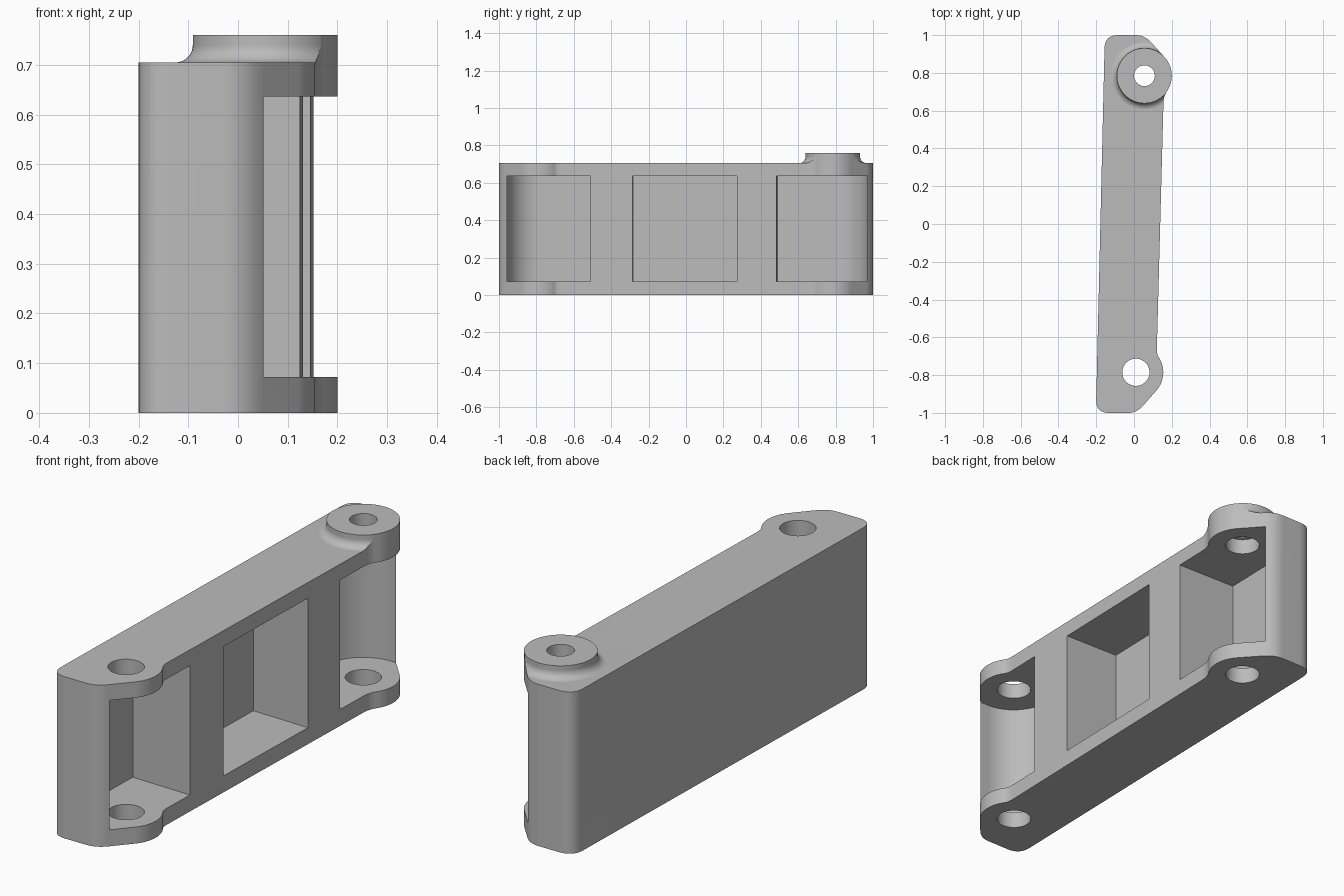
import bpy, bmesh, math
from mathutils import Vector

default = bpy.data.objects.get("Cube")
if default:
    bpy.data.objects.remove(default, do_unlink=True)

grey = bpy.data.materials.new("plain_grey")
grey.use_nodes = True
COLOUR = (0.5, 0.5, 0.5, 1)
grey.diffuse_color = COLOUR
grey.node_tree.nodes["Principled BSDF"].inputs["Base Color"].default_value = COLOUR

FRONT, BACK = Vector((0.01, -0.785)), Vector((0.055, 0.785))   # pin centres
EAR, HOLE, SMALL_HOLE = 0.145, 0.072, 0.055
DECK, TOP = 0.705, 0.76                                        # arm top, boss top
POCKET_LOW, POCKET_HIGH = 0.072, 0.636
ALONG = Vector((0.0238, 1)).normalized()                       # arm is slightly skewed
OUT = Vector((ALONG.y, -ALONG.x))


def arc(c, r, a0, a1, n=24):
    angles = [math.radians(a0 + (a1 - a0) * i / n) for i in range(n + 1)]
    return [(c[0] + r * math.cos(a), c[1] + r * math.sin(a)) for a in angles]


def bend(p, c, q, n=8):
    p, c, q = Vector(p), Vector(c), Vector(q)
    ts = [i / n for i in range(n + 1)]
    return [tuple(p * (1 - t) ** 2 + c * 2 * t * (1 - t) + q * t * t) for t in ts]


def finish(name, bm):
    bmesh.ops.recalc_face_normals(bm, faces=bm.faces)
    mesh = bpy.data.meshes.new(name)
    bm.to_mesh(mesh)
    bm.free()
    mesh.materials.append(grey)
    ob = bpy.data.objects.new(name, mesh)
    bpy.context.collection.objects.link(ob)
    return ob


def prism(name, outline, z0, z1):
    bm = bmesh.new()
    face = bm.faces.new([bm.verts.new((x, y, z0)) for x, y in outline])
    up = bmesh.ops.extrude_face_region(bm, geom=[face])["geom"]
    verts = [v for v in up if isinstance(v, bmesh.types.BMVert)]
    bmesh.ops.translate(bm, verts=verts, vec=(0, 0, z1 - z0))
    return finish(name, bm)


def lathe(name, centre, profile, n=96):
    bm = bmesh.new()
    rings = []
    for i in range(n):
        a = math.tau * i / n
        rings.append([bm.verts.new((centre.x + r * math.cos(a), centre.y + r * math.sin(a), z))
                      for r, z in profile])
    for i in range(n):
        a, b = rings[i], rings[(i + 1) % n]
        for j in range(len(profile)):
            k = (j + 1) % len(profile)
            bm.faces.new((a[j], b[j], b[k], a[k]))
    return finish(name, bm)


def cut(body, cutter):
    cutter.hide_render = True
    mod = body.modifiers.new("cut", 'BOOLEAN')
    mod.operation, mod.solver, mod.object = 'DIFFERENCE', 'EXACT', cutter
    bpy.context.view_layer.objects.active = body
    bpy.ops.object.modifier_apply(modifier=mod.name)
    bpy.data.objects.remove(cutter, do_unlink=True)


# Arm outline with an ear around each pin
outline = (bend((-0.2, -0.93), (-0.202, -1), (-0.135, -1))
           + bend((-0.03, -1), (0.015, -1), (0.05, -0.96))
           + arc(FRONT, EAR, -41, 35)
           + bend((0.129, -0.702), (0.121, -0.69), (0.121, -0.66))[1:]
           + bend((0.156, 0.64), (0.157, 0.678), (0.174, 0.702))[:-1]
           + arc(BACK, EAR, -35, 42)
           + bend((0.09, 0.963), (0.056, 1), (0.01, 1))
           + bend((-0.085, 1), (-0.155, 1), (-0.156, 0.93)))
arm = prism("hinge_arm", outline, 0, TOP)

# Lower the deck, leaving a filleted boss over the back pin
fillet = arc((EAR + 0.036, DECK + 0.035), 0.035, 180, 270, 10)
cut(arm, lathe("boss_cutter", BACK, [(3, 1), (EAR + 0.001, 1)] + fillet + [(3, DECK)]))


# Pockets open to the side; end pockets curve around the pins
def place(centre, points):
    return [tuple(centre + OUT * n + ALONG * u) for n, u in points]


def pocket(centre, points):
    cut(arm, prism("pocket_cutter", place(centre, points), POCKET_LOW, POCKET_HIGH))


pocket(FRONT, arc((0, 0), 0.172, 180, 270) + [(0.5, -0.172), (0.5, 0.278), (-0.172, 0.278)])
pocket(BACK, arc((0, 0), 0.186, 180, 90) + [(0.5, 0.186), (0.5, -0.298), (-0.186, -0.298)])
pocket(Vector((0.142, 0)), [(-0.27, -0.287), (0.3, -0.287), (0.3, 0.273), (-0.27, 0.273)])

# Pin holes; the back one narrows through the boss
for centre, radius, z0, z1 in ((FRONT, HOLE, -0.1, 1), (BACK, HOLE, -0.1, DECK),
                               (BACK, SMALL_HOLE, 0.5, 1)):
    cut(arm, prism("hole_cutter", arc(centre, radius, 0, 360, 64)[:-1], z0, z1))

# Smooth curves with crisp edges
bpy.ops.object.select_all(action='DESELECT')
arm.select_set(True)
bpy.context.view_layer.objects.active = arm
bpy.ops.object.shade_smooth_by_angle(angle=math.radians(30))
weighted = arm.modifiers.new("even_normals", 'WEIGHTED_NORMAL')
weighted.keep_sharp = True
